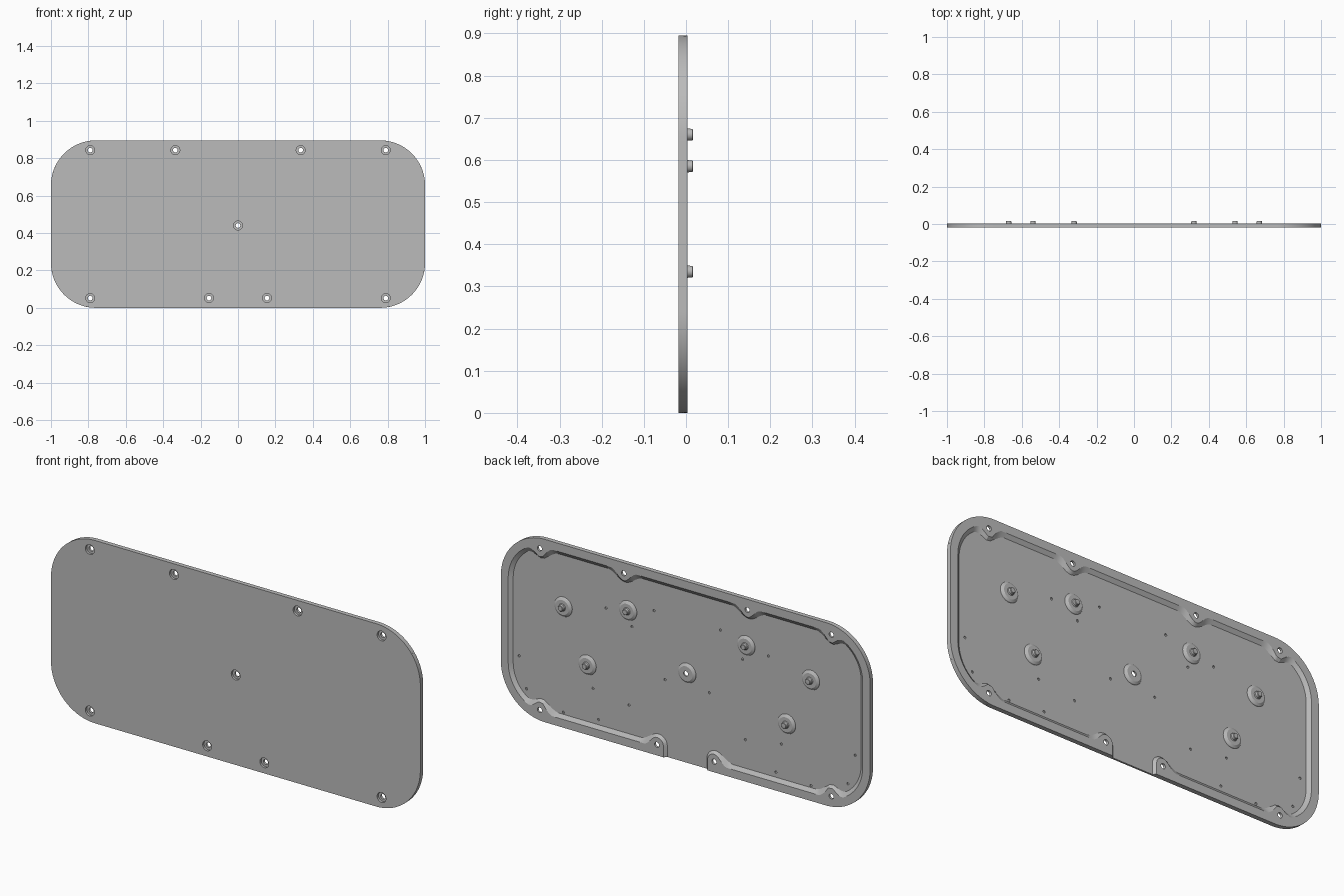
import bpy, bmesh, math
from mathutils import Vector

if "Cube" in bpy.data.objects:
    bpy.data.objects.remove(bpy.data.objects["Cube"])

H, R = 0.895, 0.24                        # panel height and corner radius
FRONT, FLOOR, RIM, TIP = -0.018, -0.009, 0.004, 0.017
GAP_X, SCREW_IN = 0.155, 0.052            # screws beside the gap, screw inset
EDGE_SCREWS = [(x, z) for z, xs in ((SCREW_IN, (GAP_X, 0.79)), (H - SCREW_IN, (0.335, 0.79)))
               for x in xs]
PINS = [(0.67, 0.585), (0.32, 0.66), (0.54, 0.335)]
PITS = [(0.44, 0.64), (0.18, 0.697), (0.3, 0.587), (0.91, 0.28), (0.87, 0.13), (0.67, 0.068),
        (0.51, 0.228), (0.48, 0.083), (0.315, 0.198), (0.12, 0.375)]

grey = bpy.data.materials.new("mid_grey")
grey.use_nodes = True
COLOUR = (0.5, 0.5, 0.5, 1)
grey.diffuse_color = COLOUR
grey.node_tree.nodes["Principled BSDF"].inputs["Base Color"].default_value = COLOUR


def finish(bm, name):
    bmesh.ops.recalc_face_normals(bm, faces=bm.faces)
    mesh = bpy.data.meshes.new(name)
    bm.to_mesh(mesh)
    bm.free()
    mesh.materials.append(grey)
    obj = bpy.data.objects.new(name, mesh)
    bpy.context.collection.objects.link(obj)
    return obj


def select(obj):
    bpy.ops.object.select_all(action='DESELECT')
    obj.select_set(True)
    bpy.context.view_layer.objects.active = obj


def skin(bm, loops, closed):
    """Quads between neighbouring vertex loops."""
    for a, b in zip(loops, loops[1:]):
        n = len(a)
        for i in range(n if closed else n - 1):
            j = (i + 1) % n
            bm.faces.new((a[i], a[j], b[j], b[i]))


def lathe(bm, x, z, profile, sides=32):
    """Turn (radius, y) pairs about an axis along y, with flat ends."""
    loops = []
    for r, y in profile:
        loops.append([bm.verts.new((x + r * math.cos(t), y, z + r * math.sin(t)))
                      for t in (math.tau * k / sides for k in range(sides))])
    skin(bm, loops, True)
    bm.faces.new(loops[0])
    bm.faces.new(loops[-1])


# Rounded outline, walked along its left half from bottom centre to top centre
FLAT, SIDE, ARC = 1 - R, H - 2 * R, R * math.pi / 2
HALF = 2 * FLAT + 2 * ARC + SIDE


def outline(s):
    """Position and inward normal at distance s."""
    if s <= FLAT:
        return Vector((s, 0)), Vector((0, 1))
    s -= FLAT
    if s <= ARC:
        d = Vector((math.sin(s / R), -math.cos(s / R)))
        return Vector((FLAT, R)) + R * d, -d
    s -= ARC
    if s <= SIDE:
        return Vector((1, R + s)), Vector((-1, 0))
    s -= SIDE
    if s <= ARC:
        d = Vector((math.cos(s / R), math.sin(s / R)))
        return Vector((FLAT, H - R)) + R * d, -d
    return Vector((FLAT - s + ARC, H)), Vector((0, -1))


def inset(p, width, boss):
    """Rim width at p, swelling smoothly around each screw."""
    if p.y < 0.01 and p.x < GAP_X:
        return SCREW_IN + math.sqrt(max(0, boss ** 2 - (GAP_X - p.x) ** 2))
    reach, w = 2 * boss, width
    for screw in EDGE_SCREWS:
        d = math.sqrt(max(0, (p - Vector(screw)).length_squared - SCREW_IN ** 2))
        if d < reach:
            w += (SCREW_IN + boss - width) * math.cos(math.pi * d / reach / 2) ** 2
    return w


def path(start, width=0, boss=0, count=320):
    pts = []
    for i in range(count + 1):
        p, n = outline(min(HALF, start + (HALF - start) * (i / count) ** 1.25))
        pts.append(p + n * inset(p, width, boss) if boss else p)
    return pts + [Vector((-p.x, p.y)) for p in reversed(pts[:-1])]


def ring(bm, pts, y):
    return [bm.verts.new((p.x, y, p.y)) for p in pts]


# Flat panel
bm = bmesh.new()
pts = path(0)[:-1]
loops = [ring(bm, pts, FRONT), ring(bm, pts, FLOOR)]
skin(bm, loops, True)
for loop in loops:
    bm.faces.new(loop)
panel = finish(bm, "panel")

# Raised rim with sloped inner wall, open at the bottom centre
TOP, FOOT = (0.04, 0.036), (0.058, 0.048)
top_start, foot_start = GAP_X - TOP[1], GAP_X - FOOT[1]
bm = bmesh.new()
loops = [ring(bm, path(foot_start), FLOOR), ring(bm, path(top_start), RIM),
         ring(bm, path(top_start, *TOP), RIM), ring(bm, path(foot_start, *FOOT), FLOOR)]
skin(bm, loops + loops[:1], False)
for end in (0, -1):
    bm.faces.new([loop[end] for loop in loops])
rim = finish(bm, "rim")

# Collars on the floor, with locating pins on all but the centre one
COLLAR = [(0.048, FLOOR), (0.046, -0.005), (0.036, 0.001)]
PIN = [(0.018, 0.001), (0.0145, 0.004), (0.0135, TIP - 0.002), (0.0115, TIP)]
CENTRE = (0, 0.44)
bm = bmesh.new()
lathe(bm, *CENTRE, COLLAR)
centre_collar = finish(bm, "centre_collar")
parts = [panel, rim, centre_collar]
for side, s in (("left", 1), ("right", -1)):
    for k, (x, z) in enumerate(PINS, 1):
        bm = bmesh.new()
        lathe(bm, s * x, z, COLLAR + PIN)
        parts.append(finish(bm, f"{side}_pin_{k}"))

# Cutter: counterbored screw holes and small floor pits
bm = bmesh.new()
BORE = [(0.024, FRONT - 0.01), (0.024, -0.007), (0.0125, -0.007), (0.0125, TIP)]
lathe(bm, *CENTRE, BORE)
for s in (1, -1):
    for x, z in EDGE_SCREWS:
        lathe(bm, s * x, z, BORE)
    for x, z in PITS:
        lathe(bm, s * x, z, [(0.006, FLOOR - 0.005), (0.006, FLOOR + 0.002)], 12)
cutter = finish(bm, "hole_cutter")
cutter.hide_render = True
for part in (panel, rim, centre_collar):
    select(part)
    mod = part.modifiers.new("holes", 'BOOLEAN')
    mod.operation, mod.solver, mod.object = 'DIFFERENCE', 'EXACT', cutter
    bpy.ops.object.modifier_apply(modifier=mod.name)
bpy.data.objects.remove(cutter)

for part in parts:
    select(part)
    bpy.ops.object.shade_smooth_by_angle(angle=math.radians(25))
